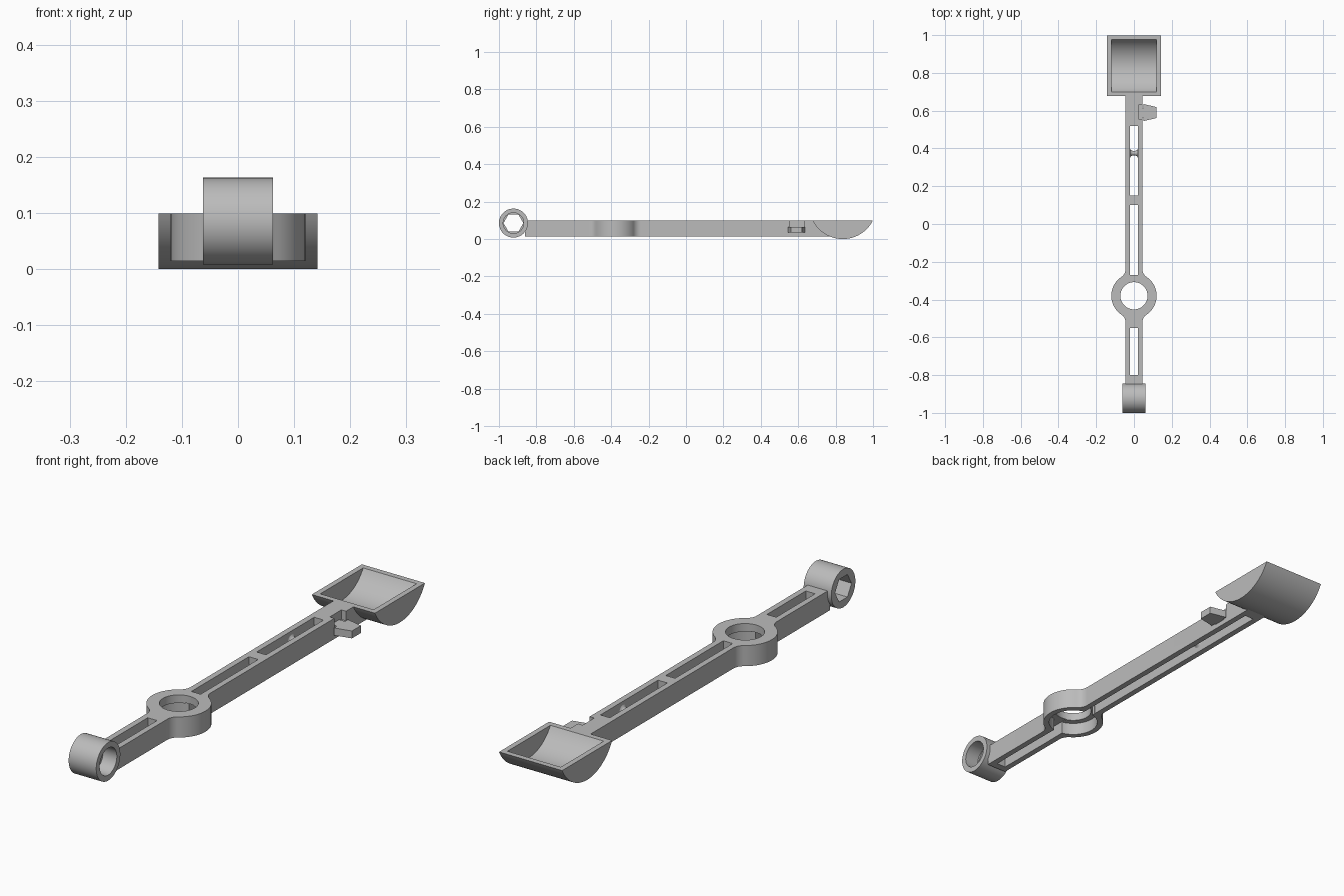
import bpy, bmesh
from math import sin, cos, pi, sqrt, atan2, radians
from mathutils import Vector

cube = bpy.data.objects.get("Cube")
if cube:
    bpy.data.objects.remove(cube, do_unlink=True)

grey = bpy.data.materials.new("plain grey")
grey.use_nodes = True
grey.diffuse_color = (0.5, 0.5, 0.5, 1)
grey.node_tree.nodes["Principled BSDF"].inputs["Base Color"].default_value = (0.5, 0.5, 0.5, 1)


def make(name, bm):
    bmesh.ops.recalc_face_normals(bm, faces=bm.faces)
    mesh = bpy.data.meshes.new(name)
    bm.to_mesh(mesh)
    bm.free()
    mesh.materials.append(grey)
    ob = bpy.data.objects.new(name, mesh)
    bpy.context.collection.objects.link(ob)
    return ob


def prism(name, pts, lo, hi, axis="z"):
    """Extrude a 2D outline: (x, y) along z, or (y, z) along x."""
    bm = bmesh.new()
    place = (lambda a, b: (a, b, lo)) if axis == "z" else (lambda a, b: (lo, a, b))
    face = bm.faces.new([bm.verts.new(place(a, b)) for a, b in pts])
    out = bmesh.ops.extrude_face_region(bm, geom=[face])
    step = Vector((0, 0, hi - lo)) if axis == "z" else Vector((hi - lo, 0, 0))
    bmesh.ops.translate(bm, vec=step, verts=[v for v in out["geom"] if isinstance(v, bmesh.types.BMVert)])
    return make(name, bm)


def arc(cx, cy, r, a0, a1, n):
    return [(cx + r * cos(a0 + (a1 - a0) * i / n), cy + r * sin(a0 + (a1 - a0) * i / n)) for i in range(n + 1)]


def circle(cx, cy, r, n=64):
    return arc(cx, cy, r, 0, 2 * pi, n)[:-1]


def rect(x0, x1, y0, y1):
    return [(x0, y0), (x1, y0), (x1, y1), (x0, y1)]


def cut(ob, *cutters):
    bpy.context.view_layer.objects.active = ob
    for c in cutters:
        mod = ob.modifiers.new("cut", "BOOLEAN")
        mod.operation = "DIFFERENCE"
        mod.solver = "EXACT"
        mod.object = c
        bpy.ops.object.modifier_apply(modifier=mod.name)
        bpy.data.objects.remove(c, do_unlink=True)


def smooth(ob):
    bpy.ops.object.select_all(action="DESELECT")
    ob.select_set(True)
    bpy.context.view_layer.objects.active = ob
    bpy.ops.object.shade_smooth_by_angle(angle=radians(30))


# Main dimensions
HALF, SLOT = 0.045, 0.021
BOTTOM, TOP = 0.015, 0.099
RING_Y, RING_R, FILLET = -0.38, 0.12, 0.048
HUB_Y, HUB_Z, HUB_R = -0.9225, 0.0855, 0.0775
SCOOP_Y, SCOOP_Z, SCOOP_R = 0.838, 0.18, 0.18

# Arm outline: straight bar swelling into a filleted ring
dy = sqrt((RING_R + FILLET) ** 2 - (HALF + FILLET) ** 2)
a = atan2(dy, HALF + FILLET)
side = [(HALF, -0.86)]
side += arc(HALF + FILLET, RING_Y - dy, FILLET, pi, pi - a, 10)
side += arc(0, RING_Y, RING_R, -a, a, 24)[1:-1]
side += arc(HALF + FILLET, RING_Y + dy, FILLET, pi + a, pi, 10)
side += [(HALF, 0.78)]
arm = prism("arm", side + [(-x, y) for x, y in reversed(side)], BOTTOM, TOP)

# Slots, underside channel, ring bore, clip notch, and the scoop seat
slots = [prism("slot", rect(-SLOT, SLOT, y0, y1), -0.1, 0.2)
         for y0, y1 in ((-0.80, -0.55), (-0.27, 0.10), (0.15, 0.52))]
cut(arm, *slots,
    prism("channel", rect(-SLOT + 0.0005, SLOT - 0.0005, -0.83, 0.72), -0.1, 0.068),
    prism("bore", circle(0, RING_Y, 0.072), -0.1, 0.2),
    prism("under_bore", circle(0, RING_Y, 0.097), -0.1, 0.066),
    prism("notch", rect(0.024, 0.1, 0.555, 0.63), 0.06, 0.2),
    prism("scoop_seat", circle(SCOOP_Y, SCOOP_Z, SCOOP_R - 0.01), -0.2, 0.2, "x"))
smooth(arm)

# Hub with a round bore that turns hexagonal on the right
hub = prism("hub", circle(HUB_Y, HUB_Z, HUB_R), -0.062, 0.062, "x")
cut(hub, prism("round_bore", circle(HUB_Y, HUB_Z, 0.055), 0, 0.1, "x"),
    prism("hex_bore", circle(HUB_Y, HUB_Z, 0.053, 6), -0.1, 0.01, "x"))
smooth(hub)

# Scoop: hollowed cylinder segment
def segment(r, z_top):
    b = atan2(z_top - SCOOP_Z, sqrt(r * r - (z_top - SCOOP_Z) ** 2))
    return arc(SCOOP_Y, SCOOP_Z, r, b, -pi - b, 40)


cavity = segment(SCOOP_R - 0.02, TOP)
cavity += [(cavity[-1][0], 0.2), (cavity[0][0], 0.2)]
scoop = prism("scoop", segment(SCOOP_R, TOP), -0.142, 0.142, "x")
cut(scoop, prism("cavity", cavity, -0.12, 0.12, "x"))
smooth(scoop)

# Side clip: narrow stem with a tapered head
half_clip = [(0.022, 0.025), (0.05, 0.025), (0.05, 0.045), (0.12, 0.029)]
clip_y = 0.59
prism("side_clip", [(x, clip_y - w) for x, w in half_clip]
      + [(x, clip_y + w) for x, w in reversed(half_clip)], 0.035, 0.065)

# Waisted pin across the far slot
bm = bmesh.new()
N = 10
rows = []
for i in range(N + 1):
    t = 2 * i / N - 1
    r = 0.026 - 0.014 * sqrt(1 - t * t)
    rows.append([bm.verts.new((t * 0.022, 0.375 + p, 0.06 + q)) for p, q in circle(0, 0, r, 24)])
for r0, r1 in zip(rows, rows[1:]):
    for j in range(24):
        k = (j + 1) % 24
        bm.faces.new((r0[j], r0[k], r1[k], r1[j]))
bm.faces.new(rows[0])
bm.faces.new(rows[-1])
smooth(make("slot_pin", bm))
